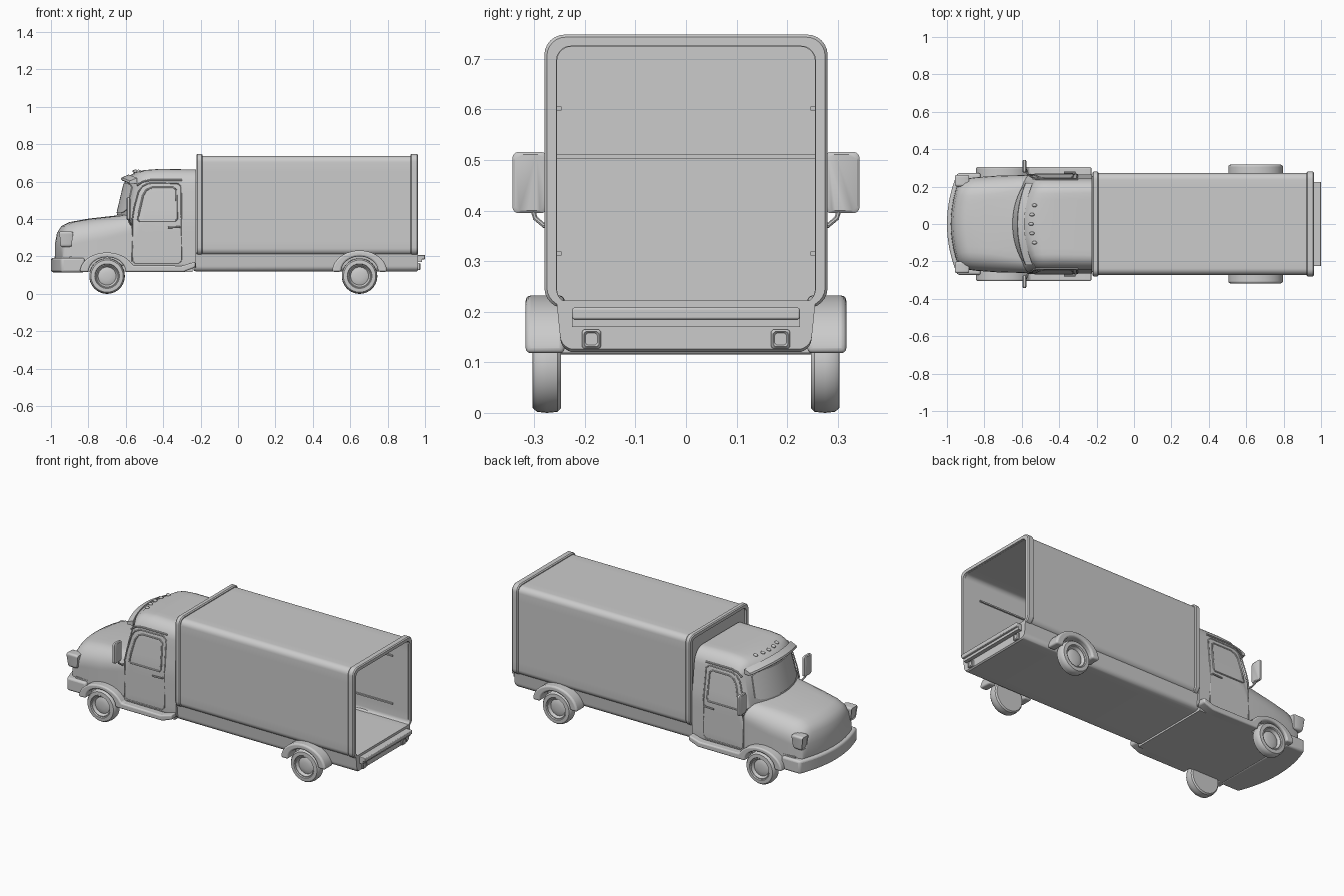
import bpy, bmesh, math
from mathutils import Vector

if "Cube" in bpy.data.objects:
    bpy.data.objects.remove(bpy.data.objects["Cube"])


def finish(name, bm, mirror=False, bevel=0.0):
    bmesh.ops.recalc_face_normals(bm, faces=bm.faces)
    me = bpy.data.meshes.new(name)
    bm.to_mesh(me)
    bm.free()
    ob = bpy.data.objects.new(name, me)
    bpy.context.collection.objects.link(ob)
    bpy.ops.object.select_all(action='DESELECT')
    ob.select_set(True)
    bpy.context.view_layer.objects.active = ob
    bpy.ops.object.shade_smooth_by_angle(angle=math.radians(35))
    if bevel:
        b = ob.modifiers.new("bevel", 'BEVEL')
        b.width, b.segments, b.limit_method = bevel, 3, 'ANGLE'
        b.angle_limit = math.radians(40)
    if mirror:
        m = ob.modifiers.new("mirror", 'MIRROR')
        m.use_axis = (False, True, False)
    return ob


def loft(name, rings, caps=True, closed=False, **kw):
    bm = bmesh.new()
    vs = [[bm.verts.new(p) for p in r] for r in rings]
    n = len(vs[0])
    pairs = list(zip(vs, vs[1:])) + ([(vs[-1], vs[0])] if closed else [])
    for a, b in pairs:
        for i in range(n):
            j = (i + 1) % n
            bm.faces.new((a[i], a[j], b[j], b[i]))
    if caps and not closed:
        bm.faces.new(vs[0])
        bm.faces.new(vs[-1])
    return finish(name, bm, **kw)


def prism(name, pts, axis, a, b, **kw):
    put = (lambda p, t: (p[0], t, p[1])) if axis == 'y' else (lambda p, t: (p[0], p[1], t))
    return loft(name, [[put(p, t) for p in pts] for t in (a, b)], **kw)


def box(name, x0, x1, y0, y1, z0, z1, **kw):
    return prism(name, [(x0, y0), (x1, y0), (x1, y1), (x0, y1)], 'z', z0, z1, **kw)


def tube(name, pts, radius, cyclic=False, mirror=True):
    rings = []
    P = [Vector(p) for p in pts]
    n = len(P)
    for i, p in enumerate(P):
        a = P[i - 1] if (cyclic or i) else p
        b = P[(i + 1) % n] if (cyclic or i < n - 1) else p
        q = (b - a).to_track_quat('Z', 'Y')
        rings.append([p + q @ Vector((radius * math.cos(t), radius * math.sin(t), 0))
                      for t in [k * math.tau / 8 for k in range(8)]])
    return loft(name, rings, closed=cyclic, mirror=mirror)


def taper(z):
    return 1 - 0.45 * max(0, z - 0.4)


def rrect(x, hw, z0, z1, rt, rb, bend=0, tap=False):
    """Rounded rectangle across the truck, bent back towards the sides."""
    arcs = []
    for k, (sy, cz, r) in enumerate([(1, z1 - rt, rt), (-1, z1 - rt, rt), (-1, z0 + rb, rb), (1, z0 + rb, rb)]):
        arcs.append([(sy * (hw - r) + r * math.cos(t), cz + r * math.sin(t))
                     for t in [(k + i / 6) * math.pi / 2 for i in range(7)]])
    pts = []
    for k in range(4):
        p, q = arcs[k][-1], arcs[(k + 1) % 4][0]
        pts += arcs[k] + [(p[0] + (q[0] - p[0]) * i / 10, p[1] + (q[1] - p[1]) * i / 10) for i in range(1, 10)]
    return [(x + bend * y * y, y * (taper(z) if tap else 1), z) for y, z in pts]


def arch(cx, cz, rx, rz, n=20):
    return [(cx - rx * math.cos(math.pi * i / n), cz + rz * math.sin(math.pi * i / n)) for i in range(n + 1)]


# cargo box: hollow, open at the back
outer, inner = (0.272, 0.208, 0.738, 0.035, 0.035), (0.255, 0.216, 0.724, 0.028, 0.028)
loft("cargo_box", [rrect(-0.21, *outer), rrect(0.95, *outer), rrect(0.95, *inner), rrect(-0.19, *inner)])
for name, x0, x1 in (("front_box_frame", -0.222, -0.19), ("rear_box_frame", 0.922, 0.962)):
    big, mid, small = (0.28, 0.207, 0.748, 0.04, 0.04), (0.275, 0.211, 0.743, 0.037, 0.037), (0.256, 0.217, 0.725, 0.028, 0.028)
    loft(name, [rrect(x0, *small), rrect(x0, *mid), rrect(x0 + 0.006, *big), rrect(x1 - 0.006, *big),
                rrect(x1, *mid), rrect(x1, *small)], closed=True)
for name, z in (("lower_inside_rail", 0.315), ("upper_inside_rail", 0.602)):
    box(name, -0.19, 0.85, 0.246, 0.258, z - 0.004, z + 0.004, mirror=True)
box("front_wall_bar", -0.192, -0.185, -0.255, 0.255, 0.502, 0.512)

# load bed under the box
bed = [(-0.238, 0.125), (-0.225, 0.12), (0.955, 0.12), (0.962, 0.126)]
loft("load_bed", [[(x, y * (0.96 + 0.4 * (z - 0.12)), z) for x, y, z in rrect(x, 0.256, zb, 0.222, 0.005, 0.025)]
                  for x, zb in bed])
box("rear_step", 0.955, 1.0, -0.225, 0.225, 0.185, 0.208, bevel=0.004)
box("rear_step_bracket", 0.95, 0.985, -0.225, 0.225, 0.17, 0.19)
loft("tail_light", [[(x, y + 0.187, z) for x, y, z in rrect(x, w, 0.146 - w, 0.146 + w, 0.007, 0.007)]
                    for x, w in ((0.955, 0.019), (0.97, 0.019), (0.975, 0.015), (0.971, 0.012))], mirror=True)

# cab with sloping windscreen
cab = [(-0.225, 0.665, 0.075, 0), (-0.42, 0.668, 0.08, 0), (-0.50, 0.662, 0.08, 0.3), (-0.55, 0.65, 0.08, 0.7),
       (-0.59, 0.625, 0.07, 1.0), (-0.605, 0.60, 0.06, 1.2), (-0.65, 0.41, 0.05, 1.2)]
loft("cab", [rrect(x, 0.265, 0.14, z, r, 0.02, k, True) for x, z, r, k in cab])

# hood and rounded nose
hood = [(-0.60, 0.262, 0.432, 0.06, 1.2), (-0.66, 0.262, 0.418, 0.08, 1.2), (-0.80, 0.258, 0.402, 0.10, 1.0),
        (-0.90, 0.25, 0.384, 0.10, 0.9), (-0.945, 0.243, 0.362, 0.09, 0.85), (-0.968, 0.238, 0.325, 0.08, 0.8),
        (-0.978, 0.234, 0.27, 0.055, 0.8), (-0.98, 0.23, 0.19, 0.015, 0.8)]
loft("hood", [rrect(x, w, 0.15, z, r, 0.015, k) for x, w, z, r, k in hood])

# windscreen pane and sun visor
ys = [-0.2 + 0.4 * i / 16 for i in range(17)]
pane = []
for y in ys:
    c = 0.02 * (abs(y) / 0.2) ** 8
    zs = (0.432 + c, 0.59 - c)
    pane.append([(-0.605 - 0.237 * (0.60 - z) + d + 1.2 * y * y, y * taper(z), z)
                 for z, d in ((zs[0], 0.01), (zs[0], -0.005), (zs[1], -0.005), (zs[1], 0.01))])
loft("windscreen", pane)
section = [(-0.585, 0.638), (-0.622, 0.622), (-0.626, 0.612), (-0.62, 0.606), (-0.585, 0.608)]
loft("sun_visor", [[(x + 1.1 * y * y, y * 1.1, z - 0.45 * y * y) for x, z in section] for y in ys])

# door outline, window frame, drip rail and handle, all following the cab side
def side_line(name, pts, r, cyclic=True):
    return tube(name, [(x, 0.264 * taper(z), z) for x, z in pts], r, cyclic)


side_line("door_outline", [(-0.565, 0.175), (-0.565, 0.40), (-0.556, 0.46), (-0.533, 0.545), (-0.512, 0.575),
                           (-0.48, 0.59), (-0.325, 0.592), (-0.305, 0.575), (-0.302, 0.40), (-0.302, 0.18),
                           (-0.318, 0.162), (-0.55, 0.162)], 0.004)
side_line("window_frame", [(-0.535, 0.395), (-0.53, 0.43), (-0.508, 0.525), (-0.49, 0.555), (-0.46, 0.568),
                           (-0.345, 0.568), (-0.33, 0.555), (-0.326, 0.40), (-0.335, 0.388), (-0.525, 0.388)], 0.005)
side_line("drip_rail", [(-0.54, 0.58), (-0.51, 0.60), (-0.47, 0.608), (-0.30, 0.608)], 0.005, False)
tube("door_handle", [(-0.31, 0.262, 0.357), (-0.314, 0.275, 0.357), (-0.375, 0.275, 0.355)], 0.005)

# roof marker lights
for i in range(5):
    y = (i - 2) * 0.05
    bm = bmesh.new()
    bmesh.ops.create_uvsphere(bm, u_segments=12, v_segments=8, radius=1)
    for v in bm.verts:
        v.co = (v.co.x * 0.014 - 0.55 + 1.8 * y * y, v.co.y * 0.009 + y, v.co.z * 0.009 + 0.655)
    finish("roof_light", bm)

# headlights: shield shapes, narrower below
def shield(x, s):
    return [(x + 0.10 * (z - 0.295) * (1 if x > -0.92 else -1), 0.232 + y * s * (0.85 + 3 * (z - 0.26)), 0.292 + (z - 0.292) * s)
            for _, y, z in rrect(0, 0.03, 0.25, 0.334, 0.012, 0.014)]


loft("headlight", [shield(x, s) for x, s in ((-0.885, 0.9), (-0.90, 1), (-0.945, 1), (-0.952, 0.92), (-0.948, 0.8))],
     mirror=True)

# front bumper and cab underside
arc = [(-1 + 0.75 * y * y, y) for y in [-0.272 + 0.544 * i / 20 for i in range(21)]]
prism("front_bumper", arc + [(-0.82, 0.272), (-0.82, -0.272)], 'z', 0.115, 0.192, bevel=0.012)
box("cab_floor", -0.9, -0.242, -0.252, 0.252, 0.118, 0.2)

# fenders and running boards
prism("rear_fender", arch(0.65, 0.118, 0.147, 0.114) + arch(0.65, 0.118, 0.099, 0.082)[::-1],
      'y', 0.24, 0.317, mirror=True, bevel=0.01)
front = arch(-0.70, 0.118, 0.145, 0.103)[:17]
board = [(-0.56, 0.152), (-0.30, 0.15), (-0.228, 0.172), (-0.228, 0.142), (-0.29, 0.118), (-0.58, 0.118)]
prism("front_fender_and_running_board", front + board + arch(-0.70, 0.118, 0.099, 0.078)[::-1],
      'y', 0.24, 0.305, mirror=True, bevel=0.008)

# wheels: turned tyre and dished rim
profile = [(0.086, 0.247), (0.093, 0.254), (0.095, 0.275), (0.093, 0.294), (0.086, 0.303), (0.066, 0.304),
           (0.062, 0.298), (0.058, 0.299), (0.048, 0.284), (0.044, 0.286), (0.02, 0.29)]
for name, cx in (("front_wheel", -0.70), ("rear_wheel", 0.65)):
    loft(name, [[(cx + r * math.cos(t), y, 0.095 + r * math.sin(t)) for t in [k * math.tau / 40 for k in range(40)]]
                for r, y in profile], mirror=True)

# wing mirrors
loft("wing_mirror", [[(x, y + 0.309, z) for x, y, z in rrect(x, 0.034 - d, 0.395 + d, 0.516 - d, 0.012, 0.012)]
                     for x, d in ((-0.596, 0.005), (-0.592, 0), (-0.58, 0), (-0.576, 0.005))], mirror=True)
tube("mirror_arm", [(-0.565, 0.255, 0.372), (-0.572, 0.28, 0.37), (-0.582, 0.298, 0.385), (-0.585, 0.308, 0.42)], 0.005)
